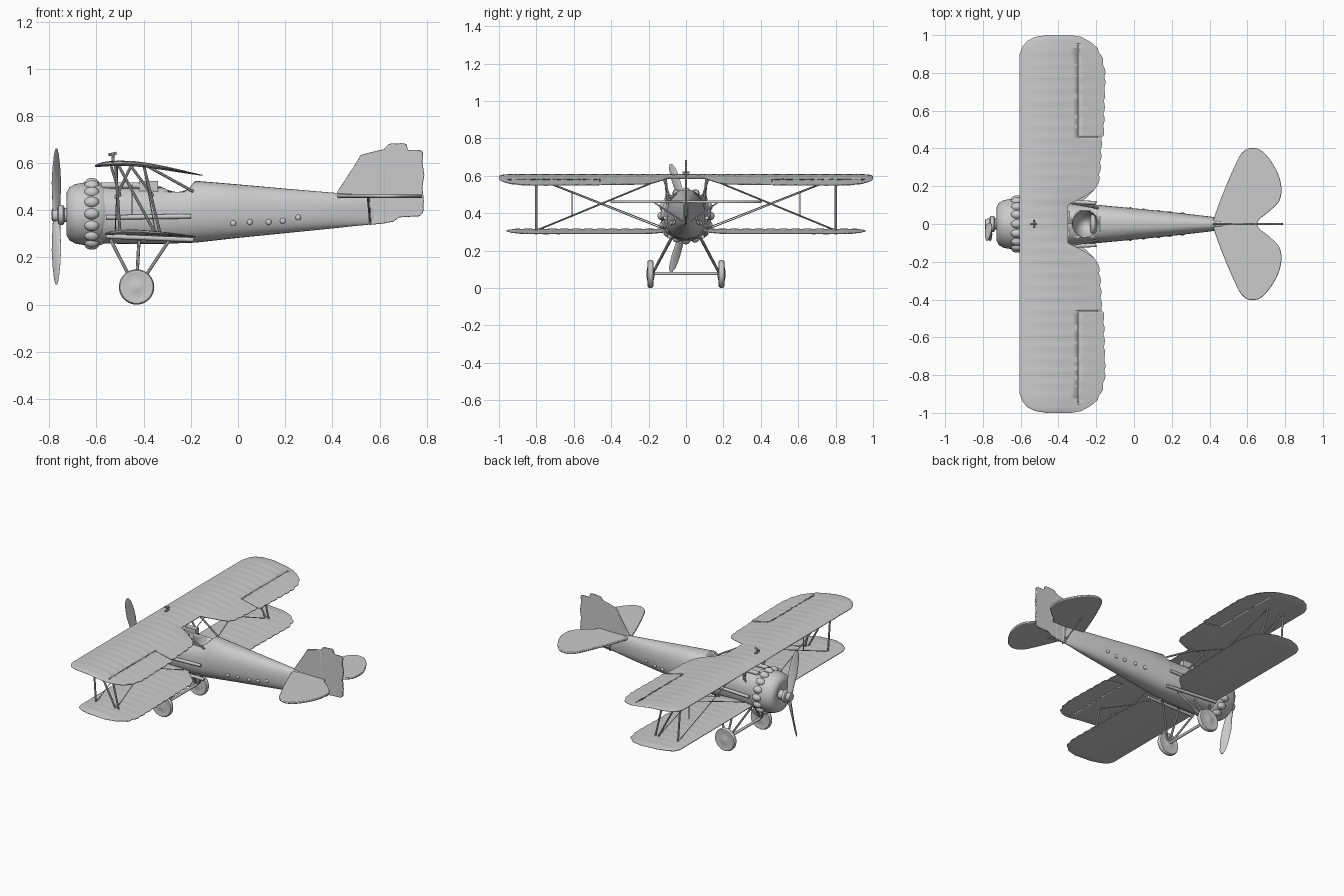
import bpy, bmesh, math
from mathutils import Vector, Matrix

if "Cube" in bpy.data.objects:
    bpy.data.objects.remove(bpy.data.objects["Cube"])


def finish(name, bm, angle=40):
    bmesh.ops.recalc_face_normals(bm, faces=bm.faces)
    me = bpy.data.meshes.new(name)
    bm.to_mesh(me)
    bm.free()
    ob = bpy.data.objects.new(name, me)
    bpy.context.collection.objects.link(ob)
    bpy.ops.object.select_all(action='DESELECT')
    ob.select_set(True)
    bpy.context.view_layer.objects.active = ob
    bpy.ops.object.shade_smooth_by_angle(angle=math.radians(angle))
    return ob


def add_loft(bm, rings):
    vs = [[bm.verts.new(p) for p in r] for r in rings]
    n = len(vs[0])
    for a, b in zip(vs, vs[1:]):
        for i in range(n):
            bm.faces.new((a[i], a[(i + 1) % n], b[(i + 1) % n], b[i]))
    bm.faces.new(vs[0])
    bm.faces.new(vs[-1])


def loft(name, rings, angle=40):
    bm = bmesh.new()
    add_loft(bm, rings)
    return finish(name, bm, angle)


def revolve(name, profile, axis, c, n=40):
    rings = []
    for d, r in profile:
        ring = []
        for i in range(n):
            a = math.tau * i / n
            u, v = r * math.cos(a), r * math.sin(a)
            ring.append(Vector(c) + (Vector((d, u, v)) if axis == 'x' else Vector((u, d, v))))
        rings.append(ring)
    return loft(name, rings)


def interp(pts, v):
    for (a, p), (b, q) in zip(pts, pts[1:]):
        if v <= b:
            return p + (q - p) * max(0, (v - a)) / (b - a)
    return pts[-1][1]


def rods(name, pairs, r, mirror=True, n=8):
    bm = bmesh.new()
    for a, b in pairs:
        for s in ((1, -1) if mirror else (1,)):
            p, q = Vector((a[0], a[1] * s, a[2])), Vector((b[0], b[1] * s, b[2]))
            m = Matrix.Translation((p + q) / 2) @ (q - p).to_track_quat('Z', 'Y').to_matrix().to_4x4()
            bmesh.ops.create_cone(bm, cap_ends=True, segments=n, radius1=r, radius2=r,
                                  depth=(q - p).length, matrix=m)
    return finish(name, bm)


def blobs(name, items):
    bm = bmesh.new()
    for c, s in items:
        m = Matrix.Translation(c) @ Matrix.Diagonal((*s, 1))
        bmesh.ops.create_uvsphere(bm, u_segments=20, v_segments=12, radius=1, matrix=m)
    return finish(name, bm)


def cut(ob, cutter):
    m = ob.modifiers.new("cut", 'BOOLEAN')
    m.operation, m.object, m.solver = 'DIFFERENCE', cutter, 'EXACT'
    bpy.context.view_layer.objects.active = ob
    bpy.ops.object.modifier_apply(modifier=m.name)
    bpy.data.objects.remove(cutter)


def box(name, lo, hi):
    lo, hi = Vector(lo), Vector(hi)
    bm = bmesh.new()
    bmesh.ops.create_cube(bm, size=1, matrix=Matrix.Translation((lo + hi) / 2) @ Matrix.Diagonal((*(hi - lo), 1)))
    return finish(name, bm)


def slab(name, outline, to3d, t):
    ob = loft(name, [[to3d(u, v, k) for u, v in outline] for k in (-t, t)])
    b = ob.modifiers.new("soft_edge", 'BEVEL')
    b.width, b.segments = t * 0.6, 2
    return ob


def round_outline(p, k=5):
    out, n = [], len(p)
    for i in range(n):
        a, b, c, d = (Vector(p[(i + j) % n]) for j in (-1, 0, 1, 2))
        for s in range(k):
            t = s / k
            out.append(tuple(0.5 * (2 * b + (c - a) * t + (2 * a - 5 * b + 4 * c - d) * t * t
                                    + (3 * b - a - 3 * c + d) * t ** 3)))
    return out


def wing(name, span, lead, trail, camber, thick, n=200, m=12):
    rings = []
    for j in range(n + 1):
        y = span * (2 * j / n - 1)
        e = abs(y)
        rib = abs(math.sin(math.pi * y / 0.065))
        x0, x1 = interp(lead, e), interp(trail, e)
        if e > 0.25:
            x1 -= 0.007 * (1 - rib)
        tip = min(1, math.sqrt((span - e) / 0.06 + 0.02))
        up, low = [], []
        for i in range(m + 1):
            t = 0.5 - 0.5 * math.cos(math.pi * i / m)
            x = x0 + (x1 - x0) * t
            h = tip * (0.002 + thick * 2.6 * math.sqrt(t) * (1 - t))
            z = interp(camber, x)
            up.append((x, y, z + h - 0.002 * rib * math.sin(math.pi * t)))
            low.append((x, y, z - h))
        rings.append(up + low[::-1])
    return loft(name, rings, 50)


# Wings
upper = wing("upper_wing", 1.0,
             [(0, -.607), (.9, -.605), (.94, -.59), (.97, -.565), (.99, -.525), (1, -.46)],
             [(0, -.35), (.1, -.35), (.125, -.30), (.15, -.255), (.18, -.21), (.22, -.185), (.3, -.175), (.455, -.168),
              (.465, -.158), (.8, -.15), (.88, -.165), (.93, -.19), (.97, -.235), (.99, -.275), (1, -.33)],
             [(-.61, .588), (-.56, .597), (-.5, .6), (-.42, .597), (-.3, .577), (-.15, .548)], .009)
for s in (1, -1):  # aileron gaps
    y0, y1 = sorted((.46 * s, .955 * s))
    cut(upper, box("aileron_hinge_cutter", (-.298, y0, .4), (-.293, y1, .7)))
    cut(upper, box("aileron_end_cutter", (-.295, .46 * s - .0025, .4), (-.1, .46 * s + .0025, .7)))
wing("lower_wing", .96,
     [(0, -.565), (.87, -.565), (.91, -.55), (.94, -.51), (.96, -.45)],
     [(0, -.3), (.1, -.3), (.14, -.25), (.18, -.21), (.24, -.19), (.8, -.18), (.88, -.2), (.93, -.25), (.96, -.33)],
     [(-.57, .300), (-.5, .308), (-.42, .308), (-.3, .300), (-.17, .288)], .008)

# Fuselage with cockpit opening
stations = [(-.6, .122, .26, .505), (-.45, .115, .257, .5), (-.32, .108, .258, .5), (-.205, .102, .262, .503),
            (-.18, .1, .263, .525), (0, .083, .283, .51), (.2, .063, .303, .492), (.4, .04, .323, .475),
            (.5, .022, .334, .468), (.575, .007, .341, .46)]
rings = []
for x, w, zb, zt in stations:
    ring = []
    for i in range(36):
        c, s = math.cos(math.tau * i / 36), math.sin(math.tau * i / 36)
        f = lambda v: math.copysign(abs(v) ** .85, v)
        ring.append((x, w * f(c), (zb + zt) / 2 + (zt - zb) / 2 * f(s)))
    rings.append(ring)
body = loft("fuselage", rings)
cut(body, blobs("cockpit_cutter", [((-.258, 0, .52), (.07, .074, .16))]))
blobs("seat", [((-.215, 0, .42), (.02, .06, .06))])
blobs("fuselage_studs", [((x, s * y, z), (.012, .008, .012)) for s in (1, -1) for x, y, z in
      ((-.02, .081, .345), (.05, .074, .35), (.13, .067, .35), (.19, .06, .355), (.255, .054, .37))])

# Engine cowl, cylinder bulges and hub
CZ = .385
revolve("engine_cowl", [(-.705, .03), (-.725, .07), (-.727, .09), (-.715, .112), (-.69, .126), (-.65, .133),
                        (-.6, .136), (-.575, .13), (-.55, .11)], 'x', (0, 0, CZ), 48)
blobs("cylinder_bulges", [((-.62, .128 * math.sin(a), CZ + .128 * math.cos(a)), (.032, .024, .024))
                          for a in [math.tau * i / 16 for i in range(16)]])
revolve("propeller_hub", [(-.79, .018), (-.787, .026), (-.765, .03), (-.76, .043), (-.742, .043), (-.735, .03),
                          (-.7, .03)], 'x', (0, 0, CZ - .005), 24)

# Propeller with swept blades
rings = []
for k in range(-14, 15):
    e = abs(k) / 14
    sgn = 1 if k >= 0 else -1
    c = interp([(0, .018), (.2, .02), (.5, .029), (.75, .028), (.93, .02), (1, .007)], e)
    th = .011 * (1 - .75 * e)
    a = sgn * math.radians(60 - 35 * e) if e > .1 else math.radians(60) * k / 1.4
    ring = []
    for i in range(14):
        u, v = c * math.cos(math.tau * i / 14), th * math.sin(math.tau * i / 14)
        ring.append((-.77 + u * math.sin(a) + v * math.cos(a), -.08 * e ** 1.1 + u * math.cos(a) - v * math.sin(a),
                     .374 + .288 * k / 14))
    rings.append(ring)
loft("propeller", rings, 60)

# Tail surfaces
half = [(.42, .02), (.47, .16), (.53, .3), (.57, .375), (.62, .403), (.68, .385), (.74, .31), (.777, .22),
        (.773, .13), (.72, .07), (.66, .02)]
slab("tailplane", round_outline(half + [(x, -y) for x, y in half[::-1]]), lambda u, v, k: (u, v, .46 + k), .007)
slab("fin", [(.41, .46), (.425, .485), (.5, .6), (.52, .635), (.6, .655), (.625, .66), (.625, .345), (.555, .338),
             (.53, .46)], lambda u, v, k: (u, k, v), .006)
slab("rudder", [(.618, .66), (.64, .682), (.7, .685), (.715, .68), (.72, .655), (.775, .655), (.785, .645),
                (.782, .6), (.79, .55), (.782, .5), (.788, .44), (.785, .39), (.77, .375), (.68, .37), (.66, .352),
                (.618, .345)], lambda u, v, k: (u, k, v), .005)
rods("tail_struts", [((.55, .17, .457), (.56, .005, .348)), ((.555, .012, .45), (.56, .012, .34))], .004)

# Struts between the wings and to the fuselage
rods("wing_struts", [((-.52, .8, .597), (-.5, .8, .305)), ((-.4, .8, .592), (-.33, .8, .3)),
                     ((-.51, .8, .597), (-.35, .8, .3))], .006)
rods("cabane_struts", [((-.54, .11, .595), (-.5, .095, .46)), ((-.46, .11, .595), (-.36, .095, .46)),
                       ((-.45, .11, .595), (-.52, .1, .45)), ((-.38, .12, .585), (-.19, .085, .48))], .006)
rods("rigging_wires", [((-.51, .8, .59), (-.52, .11, .32)), ((-.4, .8, .585), (-.33, .11, .31)),
                       ((-.5, .8, .31), (-.52, .12, .59)), ((-.35, .8, .305), (-.4, .12, .585)),
                       ((-.45, .61, .38), (-.45, .61, .51))], .0025, n=6)

# Guns, exhaust pipes and wing fitting
rods("guns", [((-.58, .05, .505), (-.35, .05, .505))], .013, n=16)
for s in (1, -1):
    box("gun_breech", (-.42, .05 * s - .018, .475), (-.34, .05 * s + .018, .525))
rods("exhaust_pipes", [((-.56, .125, .37), (-.2, .112, .375)), ((-.56, .11, .29), (-.19, .09, .275))], .01, n=12)
rods("wing_fitting", [((-.53, .0, .6), (-.53, .0, .64)), ((-.55, 0, .635), (-.515, 0, .643)),
                      ((-.53, -.02, .618), (-.53, .02, .618))], .006, False)

# Landing gear
rods("gear_legs", [((-.54, .075, .275), (-.44, .178, .08)), ((-.29, .075, .275), (-.42, .178, .08)),
                   ((-.42, .075, .27), (-.43, .172, .09))], .007)
rods("axle", [((-.43, -.205, .077), (-.43, .205, .077))], .009, False, 12)
for s, side in ((1, "left"), (-1, "right")):
    revolve(side + "_wheel", [(-.022, .008), (-.02, .02), (-.013, .055), (-.016, .062), (-.014, .07), (-.006, .075),
                              (.006, .075), (.014, .07), (.016, .062), (.013, .055), (.02, .02), (.022, .008)],
            'y', (-.43, .19 * s, .075), 40)
